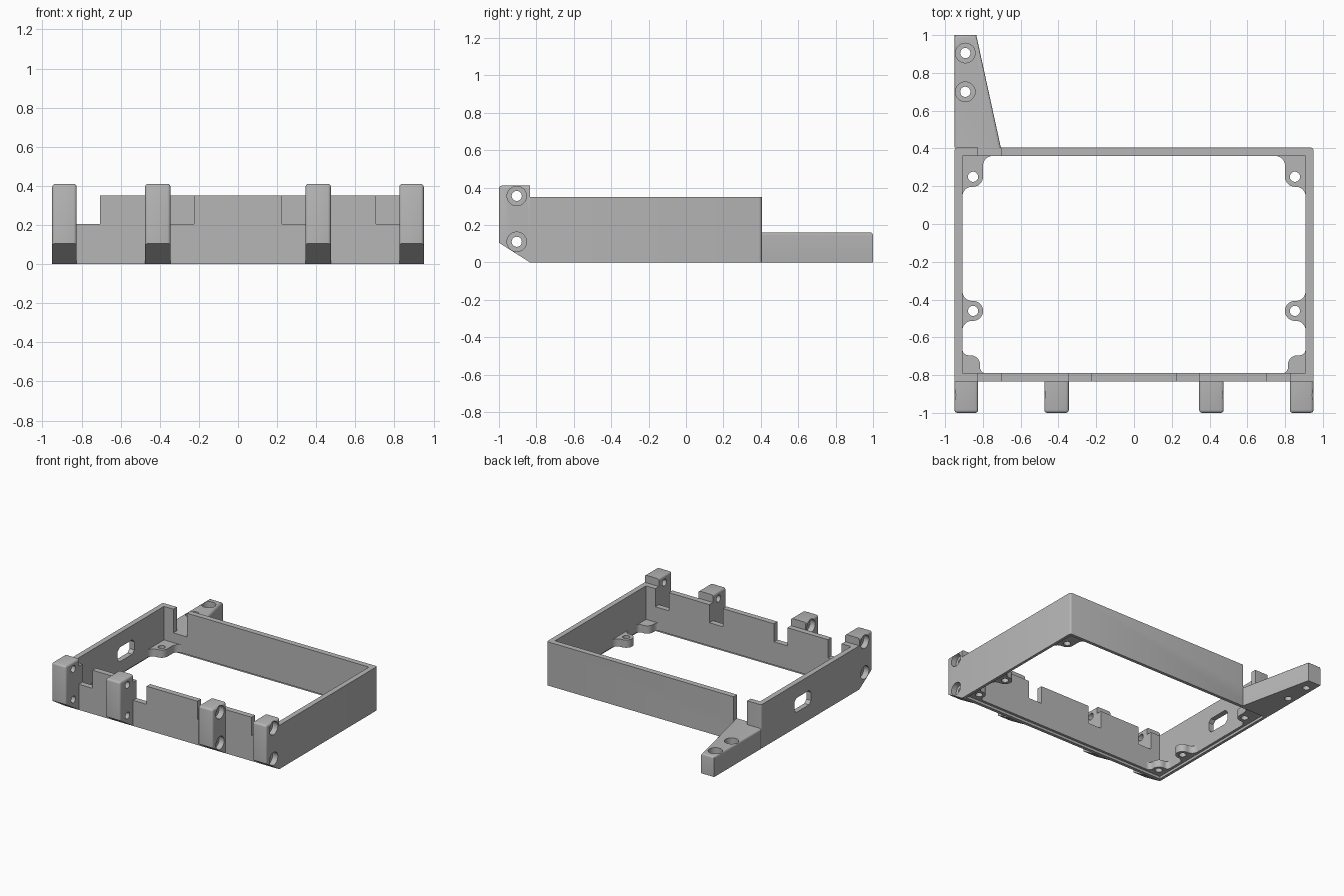
import bpy, bmesh
from math import sin, cos, radians
from mathutils import Vector

cube = bpy.data.objects.get("Cube")
if cube:
    bpy.data.objects.remove(cube, do_unlink=True)

grey = bpy.data.materials.new("plain grey")
grey.use_nodes = True
COLOUR = (0.47, 0.47, 0.47, 1)
grey.diffuse_color = COLOUR
grey.node_tree.nodes["Principled BSDF"].inputs["Base Color"].default_value = COLOUR

# Main sizes
OUT_X, IN_X = 0.95, 0.908
FRONT, BACK = -0.835, 0.405
IN_FRONT, IN_BACK = -0.79, 0.36
WALL_H, LUG_H, ARM_H = 0.35, 0.41, 0.16
LIP = 0.02
TAB_TOP = 0.082
HOLE, BORE = 0.027, 0.052


def prism(name, pts, lo, hi, axis="z", round_edge=None, width=0.015):
    """Extrude a 2D outline along an axis; round the edges chosen by a rule."""
    place = {"x": lambda a, b, t: (t, a, b),
             "y": lambda a, b, t: (a, t, b),
             "z": lambda a, b, t: (a, b, t)}[axis]
    bm = bmesh.new()
    face = bm.faces.new([bm.verts.new(place(a, b, lo)) for a, b in pts])
    ext = bmesh.ops.extrude_face_region(bm, geom=[face])
    moved = [v for v in ext["geom"] if isinstance(v, bmesh.types.BMVert)]
    bmesh.ops.translate(bm, verts=moved, vec=Vector(place(0, 0, hi - lo)))
    bmesh.ops.recalc_face_normals(bm, faces=bm.faces)
    if round_edge:
        chosen = [e for e in bm.edges
                  if round_edge((e.verts[0].co + e.verts[1].co) / 2)]
        bmesh.ops.bevel(bm, geom=chosen, offset=width, segments=3,
                        profile=0.5, affect="EDGES")
    mesh = bpy.data.meshes.new(name)
    bm.to_mesh(mesh)
    bm.free()
    mesh.materials.append(grey)
    obj = bpy.data.objects.new(name, mesh)
    bpy.context.collection.objects.link(obj)
    return obj


def arc(cx, cy, r, a0, a1, n=8):
    angles = [radians(a0 + (a1 - a0) * i / n) for i in range(n + 1)]
    return [(cx + r * cos(a), cy + r * sin(a)) for a in angles]


def rect(x0, x1, y0, y1):
    return [(x0, y0), (x1, y0), (x1, y1), (x0, y1)]


def disc(cx, cy, r):
    return arc(cx, cy, r, 0, 360, 32)[:-1]


def cut(obj, pts, lo, hi, axis="z"):
    """Subtract a prism from a part and bake the result."""
    cutter = prism("cutter", pts, lo, hi, axis)
    cutter.hide_render = True
    mod = obj.modifiers.new("cut", "BOOLEAN")
    mod.operation, mod.solver, mod.object = "DIFFERENCE", "EXACT", cutter
    bpy.context.view_layer.update()
    graph = bpy.context.evaluated_depsgraph_get()
    mesh = bpy.data.meshes.new_from_object(obj.evaluated_get(graph))
    obj.modifiers.clear()
    obj.data = mesh
    bpy.data.objects.remove(cutter, do_unlink=True)


def finish(obj):
    bpy.ops.object.select_all(action="DESELECT")
    obj.select_set(True)
    bpy.context.view_layer.objects.active = obj
    bpy.ops.object.shade_smooth_by_angle(angle=radians(32))


# Open rectangular frame with rounded back corners
frame = prism("frame", rect(-OUT_X, OUT_X, FRONT, BACK), 0, WALL_H,
              round_edge=lambda m: m.y > BACK - 0.01 and 0.1 < m.z < 0.3)
cut(frame, rect(-IN_X, IN_X, IN_FRONT, IN_BACK), -0.1, 0.5)
# Shallow step around the underside of the opening
cut(frame, rect(-IN_X - 0.02, IN_X + 0.02, IN_FRONT - 0.02, IN_BACK + 0.02), -0.1, LIP)
# Notches in the front wall
for s in (-1, 1):
    for a, b in ((0.225, 0.345), (0.705, 0.825)):
        cut(frame, rect(min(s * a, s * b), max(s * a, s * b), 0.205, 0.5),
            FRONT - 0.1, IN_FRONT + 0.05, "y")
# Gap in the back wall above the arm
cut(frame, rect(-0.825, -0.705, ARM_H, 0.5), IN_BACK - 0.05, BACK + 0.1, "y")
# Side window with clipped corners
y0, y1, z0, z1, c = -0.225, -0.015, 0.12, 0.235, 0.025
cut(frame, [(y0 + c, z0), (y1 - c, z0), (y1, z0 + c), (y1, z1 - c),
            (y1 - c, z1), (y0 + c, z1), (y0, z1 - c), (y0, z0 + c)],
    -1.1, -0.85, "x")
finish(frame)

# Hinge lugs on the front, bored sideways with the wide bore facing outward
LUG_PROFILE = [(FRONT, 0), (FRONT, LUG_H), (-1, LUG_H), (-1, 0.105)]
for side, s in (("right", -1), ("left", 1)):
    for place, a, b in (("inner", 0.345, 0.475), ("outer", 0.825, OUT_X)):
        lo, hi = sorted((s * a, s * b))
        lug = prism(f"{place}_lug_{side}", LUG_PROFILE, lo, hi, "x",
                    lambda m: m.y < FRONT - 0.01 and m.z > 0.15)
        for z in (0.11, 0.355):
            cut(lug, disc(-0.905, z, HOLE), lo - 0.1, hi + 0.1, "x")
            d0, d1 = sorted((s * (b - 0.045), s * (b + 0.1)))
            cut(lug, disc(-0.905, z, BORE), d0, d1, "x")
        finish(lug)

# Screw tabs inside the frame, drawn for the +x side and mirrored
R = 0.053
WALL_IN = IN_X + 0.015
HOLE_X = 0.852
MID_Y, BACK_Y, CORNER_Y = -0.46, 0.25, -0.745


def lower_fillet(cy):
    return arc(IN_X - 0.05, cy - R - 0.05, 0.05, 90, 0)


mid_tab = ([(WALL_IN, MID_Y + R + 0.05)]
           + arc(IN_X - 0.05, MID_Y + R + 0.05, 0.05, 0, -90)
           + arc(HOLE_X, MID_Y, R, 90, 270, 16)
           + lower_fillet(MID_Y) + [(WALL_IN, MID_Y - R - 0.05)])
back_tab = ([(WALL_IN, IN_BACK + 0.015), (0.749, IN_BACK + 0.015)]
            + arc(0.749, IN_BACK - 0.05, 0.05, 90, 0)
            + arc(HOLE_X, BACK_Y, R, 180, 270)
            + lower_fillet(BACK_Y) + [(WALL_IN, BACK_Y - R - 0.05)])
front_tab = ([(WALL_IN, -0.665)] + arc(IN_X - 0.03, -0.665, 0.03, 0, -90)
             + arc(0.865, CORNER_Y, 0.05, 90, 180)
             + arc(0.785, -0.76, 0.03, 0, -90)
             + [(0.785, IN_FRONT - 0.015), (WALL_IN, IN_FRONT - 0.015)])
for side, s in (("right", -1), ("left", 1)):
    # The front corner tabs have blind holes from below
    for place, pts, hx, hy, top in (("middle", mid_tab, HOLE_X, MID_Y, 0.2),
                                    ("back", back_tab, HOLE_X, BACK_Y, 0.2),
                                    ("front", front_tab, 0.862, CORNER_Y, 0.065)):
        tab = prism(f"{place}_screw_tab_{side}", [(s * x, y) for x, y in pts],
                    LIP, TAB_TOP)
        cut(tab, disc(s * hx, hy, HOLE), -0.1, top)
        finish(tab)

# Tapered mounting arm at the back
arm = prism("mounting_arm", [(-OUT_X, BACK), (-0.705, BACK), (-0.835, 1), (-OUT_X, 1)],
            0, ARM_H,
            round_edge=lambda m: m.z > ARM_H - 0.01 and m.y > BACK + 0.01)
for y in (0.70, 0.905):
    cut(arm, disc(-0.893, y, HOLE), -0.1, 0.5)
    cut(arm, disc(-0.893, y, BORE), ARM_H - 0.06, 0.5)
finish(arm)
